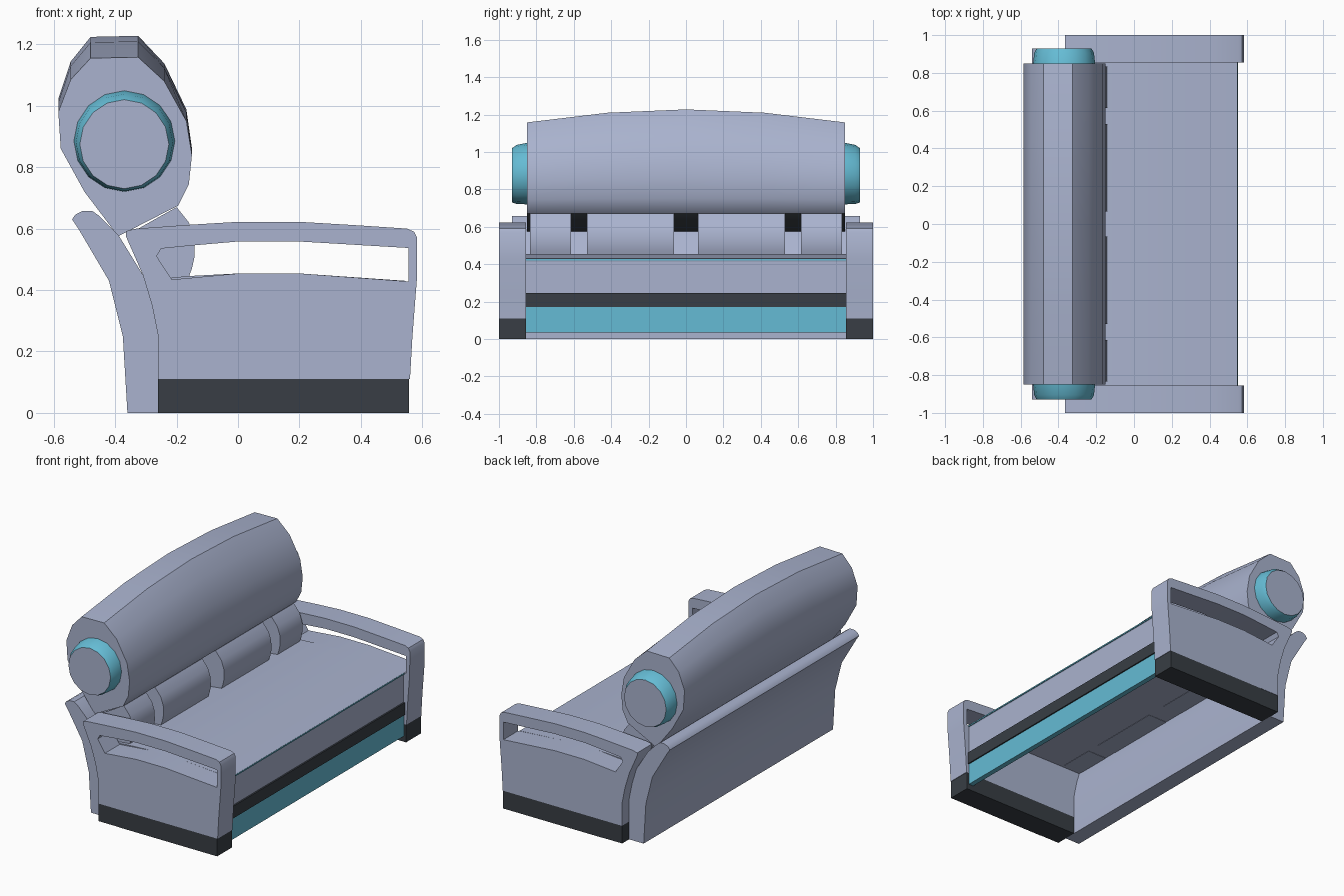
import bpy, bmesh, math

if "Cube" in bpy.data.objects:
    bpy.data.objects.remove(bpy.data.objects["Cube"])


def material(name, rgb):
    m = bpy.data.materials.new(name)
    m.diffuse_color = (*rgb, 1)
    m.use_nodes = True
    m.node_tree.nodes["Principled BSDF"].inputs["Base Color"].default_value = m.diffuse_color
    return m


FABRIC = material("lavender grey", (0.40, 0.45, 0.62))
TEAL = material("teal", (0.13, 0.50, 0.66))
DARK = material("charcoal", (0.04, 0.048, 0.058))


def finish(bm, name, mats, angle=None):
    bmesh.ops.recalc_face_normals(bm, faces=bm.faces[:])
    me = bpy.data.meshes.new(name)
    bm.to_mesh(me)
    bm.free()
    for m in mats:
        me.materials.append(m)
    ob = bpy.data.objects.new(name, me)
    bpy.context.collection.objects.link(ob)
    if angle:
        bpy.ops.object.select_all(action='DESELECT')
        ob.select_set(True)
        bpy.context.view_layer.objects.active = ob
        bpy.ops.object.shade_smooth_by_angle(angle=math.radians(angle))
    return ob


def prism(name, loops, y0, y1, mat, angle=None):
    """Extrude an xz outline (further loops are holes) from y0 to y1."""
    bm = bmesh.new()
    edges = []
    for loop in loops:
        vs = [bm.verts.new((x, y0, z)) for x, z in loop]
        edges += [bm.edges.new((vs[i - 1], vs[i])) for i in range(len(vs))]
    bmesh.ops.triangle_fill(bm, use_beauty=True, use_dissolve=False, edges=edges)
    ext = bmesh.ops.extrude_face_region(bm, geom=bm.faces[:], use_keep_orig=True)
    for v in ext["geom"]:
        if isinstance(v, bmesh.types.BMVert):
            v.co.y = y1
    return finish(bm, name, [mat], angle)


def box(name, x0, x1, y0, y1, z0, z1, mat):
    return prism(name, [[(x0, z0), (x1, z0), (x1, z1), (x0, z1)]], y0, y1, mat)


# Curved back panel
back = [(-0.36, 0), (-0.26, 0), (-0.26, 0.25), (-0.28, 0.35), (-0.31, 0.45),
        (-0.39, 0.58), (-0.45, 0.64), (-0.475, 0.658), (-0.505, 0.658), (-0.53, 0.645),
        (-0.54, 0.63), (-0.52, 0.60), (-0.42, 0.43), (-0.375, 0.25)]
prism("back_panel", [back], -0.93, 0.93, FABRIC, 35)

# Arms with an open slot, on dark bases
arm = [(-0.26, 0.11), (0.56, 0.11), (0.568, 0.25), (0.582, 0.43), (0.583, 0.57),
       (0.573, 0.59), (0.55, 0.60), (0.40, 0.61), (0.20, 0.622), (0, 0.622),
       (-0.15, 0.613), (-0.33, 0.60), (-0.365, 0.592), (-0.365, 0.575), (-0.31, 0.45),
       (-0.28, 0.35), (-0.26, 0.25)]
slot = [(-0.265, 0.51), (-0.25, 0.535), (-0.15, 0.545), (0, 0.558), (0.20, 0.558),
        (0.555, 0.537), (0.555, 0.428), (0.20, 0.454), (0, 0.454), (-0.215, 0.434)]
for s, side in ((-1, "right"), (1, "left")):
    prism(side + "_arm", [arm, slot], s * 0.855, s * 1.0, FABRIC, 35)
    box(side + "_arm_base", -0.125, 0.557, s * 0.855, s * 1.0, 0, 0.11, DARK)
    box(side + "_rear_foot", -0.26, -0.125, s * 0.855, s * 0.998, 0, 0.11, DARK)

# Seat slab, open underneath, with front apron strips
seat = [(-0.31, 0.418), (0.54, 0.415), (0.545, 0.43), (0.20, 0.454), (0, 0.454),
        (-0.17, 0.445), (-0.31, 0.43)]
prism("seat", [seat], -0.855, 0.855, FABRIC, 35)
box("seat_apron", 0.51, 0.54, -0.855, 0.855, 0.245, 0.42, FABRIC)
box("seat_piping", 0.535, 0.547, -0.855, 0.855, 0.421, 0.429, TEAL)
box("front_rail", 0.51, 0.55, -0.855, 0.855, 0.17, 0.245, DARK)
box("front_skirt", 0.51, 0.542, -0.855, 0.855, 0.035, 0.17, TEAL)

# Lumbar pads between seat and roll
pad = [(-0.36, 0.58), (-0.20, 0.67), (-0.16, 0.62), (-0.143, 0.57), (-0.141, 0.51),
       (-0.15, 0.47), (-0.17, 0.416), (-0.30, 0.416), (-0.32, 0.48)]
for s in (-1, 1):
    for i, (a, b) in enumerate(((0.065, 0.53), (0.615, 0.835))):
        prism(f"lumbar_pad_{i}_{'right' if s < 0 else 'left'}", [pad],
              s * a, s * b, FABRIC, 35)

# Backrest roll, lofted along y with a crowned top
egg = [(-0.39, 0.575), (-0.195, 0.675), (-0.16, 0.745), (-0.15, 0.84), (-0.168, 0.95),
       (-0.24, 1.08), (-0.325, 1.158), (-0.48, 1.155), (-0.545, 1.085), (-0.585, 0.98),
       (-0.577, 0.86), (-0.50, 0.72)]
bm = bmesh.new()
rings = []
for y, lift in ((-0.85, 0), (-0.42, 0.052), (0, 0.07), (0.42, 0.052), (0.85, 0)):
    rings.append([bm.verts.new((x, y, z + lift * max(0, (z - 0.7) / 0.46)))
                  for x, z in egg])
n = len(egg)
for a, b in zip(rings, rings[1:]):
    for i in range(n):
        j = (i + 1) % n
        f = bm.faces.new((a[i], a[j], b[j], b[i]))
        f.material_index = 1 if i == 0 else 0  # dark underside
bm.faces.new(rings[0])
bm.faces.new(rings[-1])
finish(bm, "backrest_roll", [FABRIC, DARK], 45)

# Tapered end caps of the roll: teal band, fabric disc
for s, side in ((-1, "right"), (1, "left")):
    bm = bmesh.new()
    rings = []
    for y, r, zc in ((0.845, 0.165, 0.885), (0.905, 0.158, 0.88), (0.93, 0.145, 0.875)):
        rings.append([bm.verts.new((-0.37 + r * math.cos(t * math.pi / 8), s * y,
                                    zc + r * math.sin(t * math.pi / 8)))
                      for t in range(16)])
    for a, b in zip(rings, rings[1:]):
        for i in range(16):
            bm.faces.new((a[i - 1], a[i], b[i], b[i - 1]))
    bm.faces.new(rings[0])
    bm.faces.new(rings[-1]).material_index = 1
    finish(bm, side + "_roll_cap", [TEAL, FABRIC], 35)
